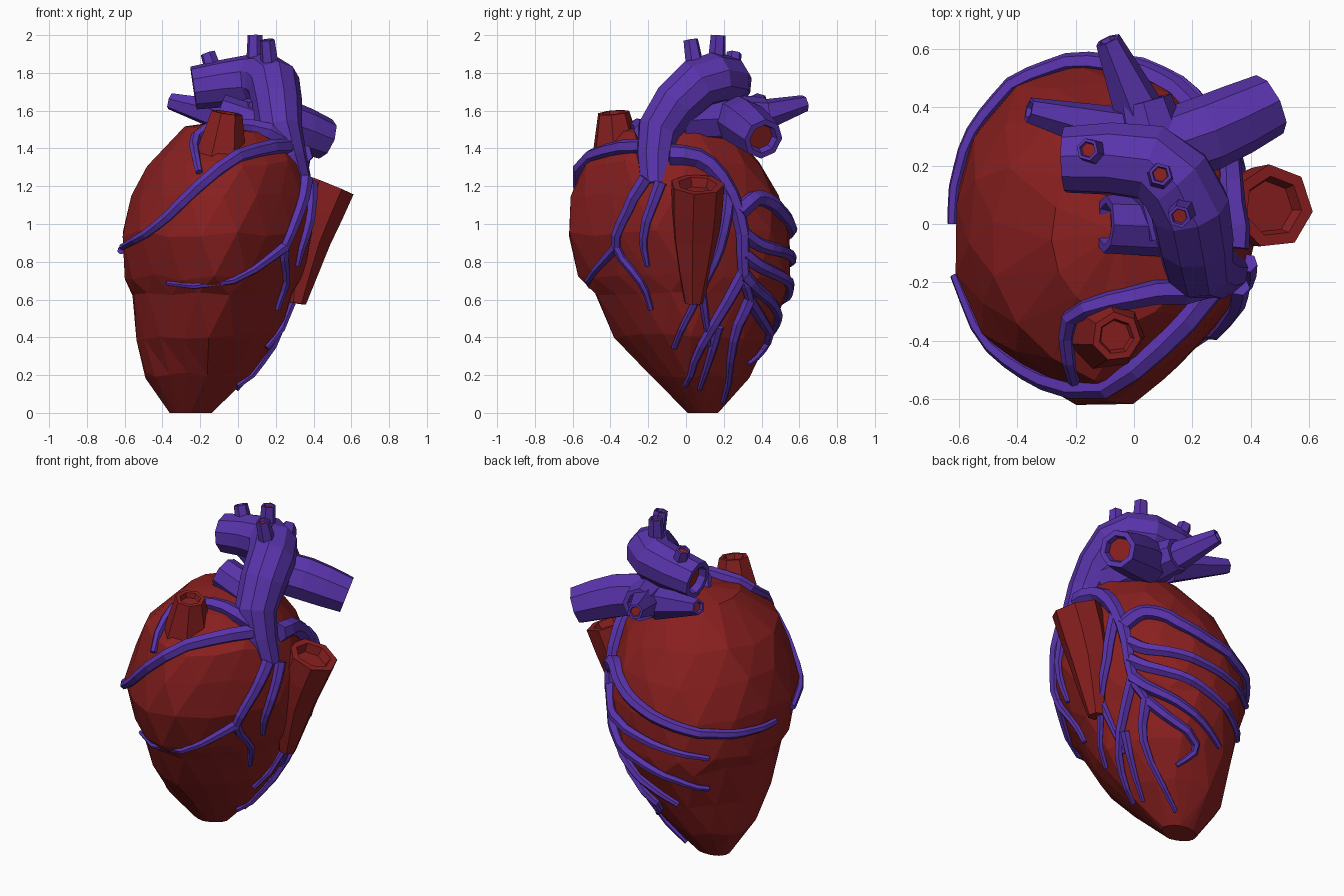
import bpy, bmesh, math, random
from mathutils import Vector
from mathutils.bvhtree import BVHTree

if "Cube" in bpy.data.objects:
    bpy.data.objects.remove(bpy.data.objects["Cube"])

random.seed(4)


def material(name, rgb):
    m = bpy.data.materials.new(name)
    m.diffuse_color = (*rgb, 1)
    m.use_nodes = True
    m.node_tree.nodes["Principled BSDF"].inputs["Base Color"].default_value = m.diffuse_color
    return m


RED = material("muscle red", (0.255, 0.014, 0.014))
PURPLE = material("vessel purple", (0.10, 0.034, 0.41))


def finish(bm, name, mats):
    bmesh.ops.recalc_face_normals(bm, faces=bm.faces)
    me = bpy.data.meshes.new(name)
    bm.to_mesh(me)
    bm.free()
    for m in mats:
        me.materials.append(m)
    ob = bpy.data.objects.new(name, me)
    bpy.context.collection.objects.link(ob)
    return ob


def bridge(bm, a, b):
    n = len(a)
    for i in range(n):
        bm.faces.new((a[i], a[(i + 1) % n], b[(i + 1) % n], b[i]))


def smooth_path(pts, steps):
    """Rounded curve through the points."""
    pts = [Vector(p) for p in pts]
    ext = [2 * pts[0] - pts[1]] + pts + [2 * pts[-1] - pts[-2]]
    path = []
    for p0, p1, p2, p3 in zip(ext, ext[1:], ext[2:], ext[3:]):
        for s in range(steps):
            t = s / steps
            path.append(0.5 * (2 * p1 + (p2 - p0) * t + (2 * p0 - 5 * p1 + 4 * p2 - p3) * t * t
                               + (3 * p1 - p0 - 3 * p2 + p3) * t ** 3))
    return path + [pts[-1]]


def tube(name, pts, r0, r1, sides=8, mat=PURPLE, hollow=True, bulge=0):
    """Tapering tube; hollow ones get a rim and a recessed red end."""
    bm = bmesh.new()
    rings, u, n = [], None, len(pts)

    def ring(p, r):
        return [bm.verts.new(p + r * (math.cos(a) * u + math.sin(a) * w))
                for a in (2 * math.pi * j / sides for j in range(sides))]

    for i, p in enumerate(pts):
        d = (pts[min(i + 1, n - 1)] - pts[max(i - 1, 0)]).normalized()
        u = u or d.orthogonal()
        u = (u - d * u.dot(d)).normalized()
        w = d.cross(u)
        t = i / (n - 1)
        rings.append(ring(p, r0 + (r1 - r0) * t + bulge * math.sin(math.pi * t)))
    for a, b in zip(rings, rings[1:]):
        bridge(bm, a, b)
    bm.faces.new(rings[0])
    end = rings[-1]
    if hollow:
        lip = ring(pts[-1], r1 * 0.72)
        deep = ring(pts[-1] - d * r1 * 0.35, r1 * 0.62)
        bridge(bm, end, lip)
        bridge(bm, lip, deep)
        end = deep
    bm.faces.new(end).material_index = 1 if hollow else 0
    return finish(bm, name, [mat, RED])


# Heart muscle: lofted rings of (z, xmin, xmax, ymin, ymax)
RINGS = [
    (0, -.36, -.14, .01, .17), (.2, -.49, .06, -.2, .33), (.4, -.53, .22, -.38, .43),
    (.64, -.56, .31, -.5, .53), (.72, -.6, .35, -.56, .55), (.95, -.61, .41, -.64, .54),
    (1.15, -.56, .41, -.61, .48), (1.32, -.48, .37, -.56, .39), (1.5, -.28, .24, -.34, .23),
]
SIDES = 16
bm = bmesh.new()
prev = None
for k, (z, x0, x1, y0, y1) in enumerate(RINGS):
    ring = []
    for i in range(SIDES):
        t = 2 * math.pi * (i + 0.5 * (k % 2)) / SIDES
        # fuller towards the back left, leaner at the other corners
        f = 1.01 + abs(math.sin(2 * t)) * (0.085 * math.cos(t - math.radians(125)) - 0.035)
        f += random.uniform(-0.012, 0.012)
        dz = random.uniform(-0.02, 0.02) if k else 0
        ring.append(bm.verts.new(((x0 + x1) / 2 + (x1 - x0) / 2 * f * math.cos(t),
                                  (y0 + y1) / 2 + (y1 - y0) / 2 * f * math.sin(t), z + dz)))
    if prev:
        bridge(bm, prev, ring)
    else:
        bm.faces.new(ring[::-1])
    prev = ring
top = bm.verts.new((-0.05, -0.03, 1.55))
for i in range(SIDES):
    bm.faces.new((prev[i], prev[(i + 1) % SIDES], top))
bmesh.ops.recalc_face_normals(bm, faces=bm.faces)
bmesh.ops.triangulate(bm, faces=bm.faces)
TREE = BVHTree.FromBMesh(bm)
finish(bm, "heart_muscle", [RED])


def vessel(name, r0, r1, *pts, steps=2, sides=8, mat=PURPLE, bulge=0):
    tube(name, smooth_path(pts, steps), r0, r1, sides, mat, bulge=bulge)


# Aorta with its arch and three branches
vessel("aorta", .085, .115, (.31, -.16, 1.2), (.22, -.14, 1.5), (.19, .06, 1.74),
       (.06, .21, 1.76), (-.235, .22, 1.72), sides=10, bulge=.04)
vessel("arch_branch_front", .05, .04, (.17, .05, 1.82), (.155, .025, 1.975), steps=1, sides=6)
vessel("arch_branch_middle", .05, .04, (.09, .16, 1.82), (.09, .17, 2), steps=1, sides=6)
vessel("arch_branch_end", .05, .04, (-.12, .24, 1.78), (-.16, .255, 1.905), steps=1, sides=6)

# Pulmonary vessels
vessel("pulmonary_trunk", .13, .1, (.15, -.03, 1.55), (.03, .42, 1.57), bulge=.015)
vessel("pulmonary_right", .12, .11, (.06, .25, 1.56), (.25, .31, 1.53), (.465, .41, 1.45), bulge=.015)
vessel("pulmonary_left", .105, .1, (.16, -.01, 1.5), (-.1, 0, 1.59))
vessel("back_vein", .09, .045, (.02, .38, 1.57), (-.09, .63, 1.64), sides=6)
vessel("left_vein", .1, .045, (0, .3, 1.55), (-.36, .39, 1.65), sides=6)

# Red stubs: upper vein and side appendage
vessel("upper_vein_stub", .15, .085, (-.1, -.36, 1.32), (-.06, -.385, 1.59), sides=7, mat=RED)
vessel("side_appendage", .05, .145, (.31, .04, .58), (.37, .05, .92), (.478, .06, 1.21),
       sides=7, mat=RED, bulge=.025)


# Coronary arteries, cast onto the muscle surface
def cast(o, d):
    return TREE.ray_cast(o, d)[0] or TREE.find_nearest(o + d * 3)[0]


def S(y, z):  # point seen from the right
    return cast(Vector((3, y, z)), Vector((-1, 0, 0)))


def F(x, z):  # point seen from the front
    return cast(Vector((x, -3, z)), Vector((0, 1, 0)))


def A(deg, z):  # point at an angle round the body
    d = -Vector((math.cos(math.radians(deg)), math.sin(math.radians(deg)), 0))
    return cast(Vector((-0.1, 0, z)) - 3 * d, d)


def artery(name, r0, *pts):
    path = smooth_path(pts, 3)
    for i, p in enumerate(path):
        loc, nor, _, _ = TREE.find_nearest(p)
        path[i] = loc + nor * (r0 * 0.3)
    tube(name, path, r0, max(0.013, r0 * 0.4), 6, hollow=False)


# Right-side trunk and its lower branches
fork, low_fork = S(.3, .74), S(.33, .6)
side_fork = S(.08, .66)
artery("side_trunk", .058, S(-.08, 1.36), S(.12, 1.31), S(.27, 1.06), fork, low_fork)
artery("low_branch_middle", .036, low_fork, S(.25, .39), S(.19, .06))
artery("low_branch_front", .036, fork, S(.08, .36), S(0, .15))
artery("low_branch_twig", .028, S(.17, .46), S(.07, .13))
artery("low_branch_back", .034, low_fork, S(.42, .38), S(.37, .22))
artery("side_branch", .038, S(.22, 1.15), S(.17, .87), side_fork, S(-.06, .35))
artery("side_branch_twig", .026, side_fork, S(.12, .36))

# Branches sweeping round the back
artery("back_branch_upper", .05, S(.27, 1.06), S(.35, 1.13), A(58, 1.12),
       *[A(75 + 21 * i, .86 + .18 * (1 - i / 5) ** 2) for i in range(6)])
for i in range(3):
    z = .95 - .11 * i
    artery(f"back_branch_{i}", .042, S(.3, z),
           *[A(50 + 20 * j, z - .06 - (.035 + .025 * i) * j) for j in range(5 - i // 2)])

# Front branches
front_fork = F(.24, .88)
artery("front_branch", .038, F(.35, 1.24), F(.32, 1.08), front_fork, F(.25, .7), F(.2, .55))
artery("front_cross_branch", .03, front_fork, F(.08, .76), F(-.37, .69))
artery("front_short_branch", .035, S(-.13, 1.22), S(-.22, .93), S(-.2, .78))
artery("front_long_branch", .045, F(.25, 1.4), F(0, 1.35), F(-.3, 1.1), F(-.48, .95), A(199, .88))
artery("upper_loop", .05, (.22, -.2, 1.43), (0, -.25, 1.52), (-.22, -.32, 1.46), (-.2, -.53, 1.27))
